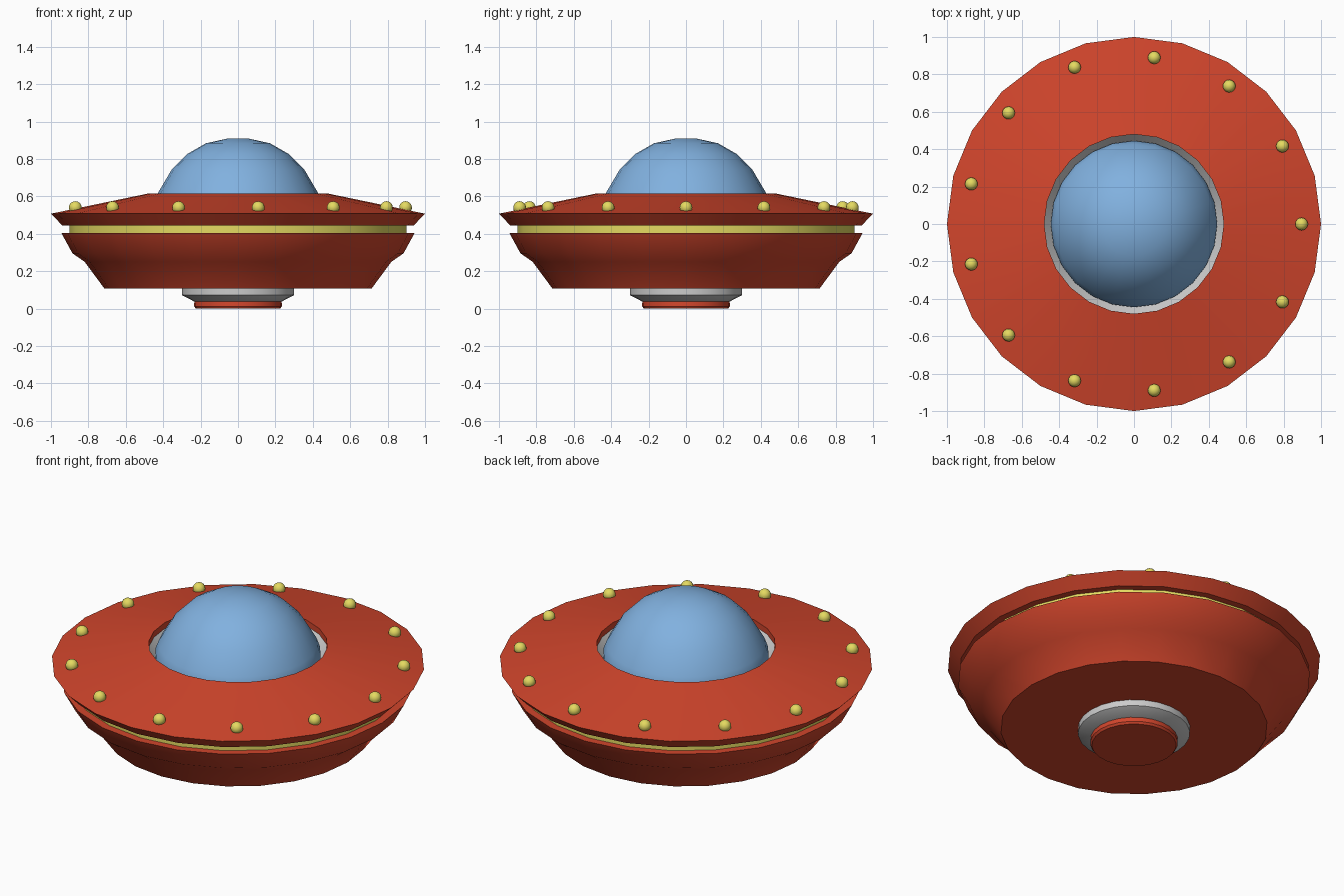
import bpy, bmesh, math

if "Cube" in bpy.data.objects:
    bpy.data.objects.remove(bpy.data.objects["Cube"])

SIDES = 24


def material(name, rgb):
    m = bpy.data.materials.new(name)
    m.diffuse_color = (*rgb, 1)
    m.use_nodes = True
    m.node_tree.nodes["Principled BSDF"].inputs["Base Color"].default_value = m.diffuse_color
    return m


RED = material("red_paint", (0.64, 0.06, 0.025))
BLUE = material("blue_glass", (0.22, 0.44, 0.74))
YELLOW = material("yellow_light", (0.78, 0.70, 0.12))


def finish(ob, mat, angle=35):
    if mat:
        ob.data.materials.append(mat)
    bpy.ops.object.select_all(action='DESELECT')
    ob.select_set(True)
    bpy.context.view_layer.objects.active = ob
    bpy.ops.object.shade_smooth_by_angle(angle=math.radians(angle))


def lathe(name, profile, mat=None, closed=False, angle=35):
    """Turn an (r, z) profile round the z axis; r = 0 ends become poles."""
    bm = bmesh.new()
    pts = [bm.verts.new((r, 0, z)) for r, z in profile]
    edges = [bm.edges.new(p) for p in zip(pts, pts[1:])]
    if closed:
        edges.append(bm.edges.new((pts[-1], pts[0])))
    bmesh.ops.spin(bm, geom=pts + edges, cent=(0, 0, 0), axis=(0, 0, 1),
                   angle=math.tau, steps=SIDES, use_merge=False)
    bmesh.ops.remove_doubles(bm, verts=bm.verts[:], dist=1e-4)
    bmesh.ops.recalc_face_normals(bm, faces=bm.faces[:])
    me = bpy.data.meshes.new(name)
    bm.to_mesh(me)
    bm.free()
    ob = bpy.data.objects.new(name, me)
    bpy.context.collection.objects.link(ob)
    finish(ob, mat, angle)
    return ob


# Saucer: upper disc with cockpit opening, and lower bowl
lathe("upper_disc", [(0.48, 0.615), (1.0, 0.507), (0.94, 0.445),
                     (0.86, 0.445), (0.48, 0.575)], RED, closed=True)
lathe("lower_hull", [(0, 0.405), (0.945, 0.405), (0.885, 0.295), (0.82, 0.25),
                     (0.715, 0.108), (0, 0.108)], RED)

# Glowing band in the gap between the two hull halves
lathe("light_band", [(0.84, 0.40), (0.90, 0.40), (0.90, 0.45), (0.84, 0.45)],
      YELLOW, closed=True)

# Cockpit: grey seat ring and glass dome
lathe("dome_seat", [(0.40, 0.54), (0.445, 0.54), (0.48, 0.58), (0.50, 0.58),
                    (0.50, 0.52), (0.40, 0.52)], closed=True)
lathe("glass_dome", [(0, 0.91), (0.06, 0.908), (0.17, 0.884), (0.27, 0.827),
                     (0.355, 0.742), (0.427, 0.62), (0.445, 0.57),
                     (0.445, 0.53), (0, 0.53)], BLUE)

# Belly: grey collar and red hatch
lathe("belly_collar", [(0, 0.12), (0.30, 0.12), (0.30, 0.072), (0.235, 0.038),
                       (0, 0.038)], angle=30)
lathe("belly_hatch", [(0, 0.045), (0.233, 0.045), (0.235, 0.012), (0.226, 0),
                      (0, 0)], RED)

# Ring of signal lamps on the rim
LAMPS = 13
for i in range(LAMPS):
    a = math.tau * i / LAMPS
    bpy.ops.mesh.primitive_uv_sphere_add(
        segments=16, ring_count=10, radius=0.034,
        location=(0.896 * math.cos(a), 0.896 * math.sin(a), 0.54))
    lamp = bpy.context.object
    lamp.name = f"rim_lamp_{i + 1}"
    finish(lamp, YELLOW)
